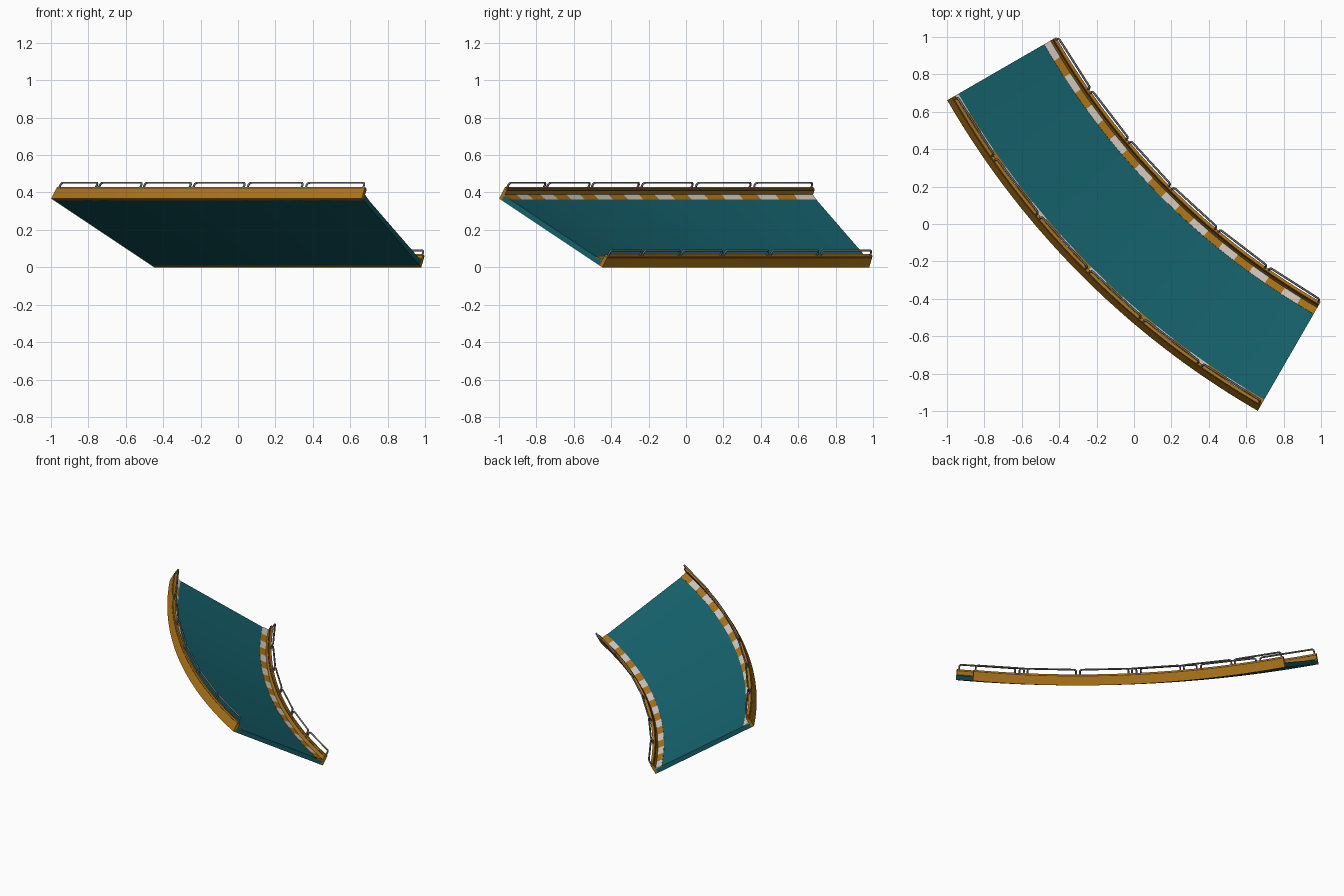
import bpy, bmesh
from math import sin, cos, radians
from mathutils import Vector

if "Cube" in bpy.data.objects:
    bpy.data.objects.remove(bpy.data.objects["Cube"])

C = 2.93                    # arc centre at (C, C)
R0, W = 3.90, 0.735         # inner bottom radius, banked width
BANK = radians(30)
A0, A1 = 210, 240           # arc start and end in degrees


def mat(name, rgb):
    m = bpy.data.materials.new(name)
    m.diffuse_color = (*rgb, 1)
    m.use_nodes = True
    m.node_tree.nodes["Principled BSDF"].inputs["Base Color"].default_value = m.diffuse_color
    return m


TEAL = mat("teal", (0.008, 0.125, 0.155))
ORANGE = mat("orange", (0.42, 0.18, 0.01))
BROWN = mat("dark_brown", (0.10, 0.045, 0.005))
PALE = mat("pale", (0.66, 0.58, 0.52))
GREY = mat("rail_grey", (0.16, 0.16, 0.17))


def point(u, v, deg):
    """Cross-section point (u across, v up) banked and placed on the arc."""
    r = R0 + u * cos(BANK) - v * sin(BANK)
    z = u * sin(BANK) + v * cos(BANK)
    a = radians(deg)
    return Vector((C + r * cos(a), C + r * sin(a), z))


def sweep(name, profile, mats, n=40, stripe=0):
    """Sweep a closed profile along the arc, alternating materials if striped."""
    bm = bmesh.new()
    rings = [[bm.verts.new(point(u, v, A0 + (A1 - A0) * i / n)) for u, v in profile]
             for i in range(n + 1)]
    k = len(profile)
    for i in range(n):
        for j in range(k):
            f = bm.faces.new((rings[i][j], rings[i][(j + 1) % k],
                              rings[i + 1][(j + 1) % k], rings[i + 1][j]))
            f.material_index = (i // stripe) % 2 if stripe else 0
    bm.faces.new(rings[0])
    bm.faces.new(rings[-1]).material_index = len(mats) - 1
    bmesh.ops.recalc_face_normals(bm, faces=bm.faces)
    me = bpy.data.meshes.new(name)
    bm.to_mesh(me)
    bm.free()
    for m in mats:
        me.materials.append(m)
    ob = bpy.data.objects.new(name, me)
    bpy.context.collection.objects.link(ob)
    return ob


def box(u0, u1, v0, v1):
    return [(u0, v0), (u1, v0), (u1, v1), (u0, v1)]


def rail(name, u, a, b):
    """Rounded hoop standing on the wall between angles a and b."""
    foot, top, c = 0.066, 0.101, 0.014
    p0, p1 = point(u, 0, a), point(u, 0, b)
    along = (p1 - p0).normalized()
    length = (p1 - p0).length
    up = (point(u, 1, (a + b) / 2) - point(u, 0, (a + b) / 2)).normalized()
    shape = [(0, foot), (0, top - c)]
    shape += [(c - c * cos(radians(t)), top - c + c * sin(radians(t))) for t in (30, 60, 90)]
    shape += [(length - s, h) for s, h in reversed(shape)]
    cu = bpy.data.curves.new(name, 'CURVE')
    cu.dimensions = '3D'
    cu.bevel_depth = 0.0058
    cu.bevel_resolution = 1
    cu.use_fill_caps = True
    sp = cu.splines.new('POLY')
    sp.points.add(len(shape) - 1)
    for p, (s, h) in zip(sp.points, shape):
        p.co = (*(p0 + along * s + up * h), 1)
    cu.materials.append(GREY)
    ob = bpy.data.objects.new(name, cu)
    bpy.context.collection.objects.link(ob)


# banked road deck
sweep("road_deck", box(0.018, W - 0.018, 0, 0.03), [TEAL])

for side in ("inner", "outer"):
    def place(profile):
        return profile if side == "inner" else [(W - u, v) for u, v in profile]
    # striped kerb, slightly raised toward the wall
    sweep(side + "_kerb", place([(0.018, 0.026), (0.062, 0.026), (0.062, 0.0315), (0.018, 0.036)]),
          [PALE, ORANGE], stripe=2)
    # side wall, dark seam and cap
    sweep(side + "_wall", place(box(0, 0.02, 0, 0.058)), [ORANGE])
    sweep(side + "_wall_seam", place(box(0.002, 0.021, 0.058, 0.063)), [BROWN])
    sweep(side + "_wall_cap", place(box(0, 0.018, 0.063, 0.071)), [ORANGE])
    # six guard rail hoops
    u = place([(0.006, 0)])[0][0]
    for i in range(6):
        s = A0 + 5 * i
        rail(f"{side}_rail_{i + 1}", u, s + 0.2, s + 4.8)
